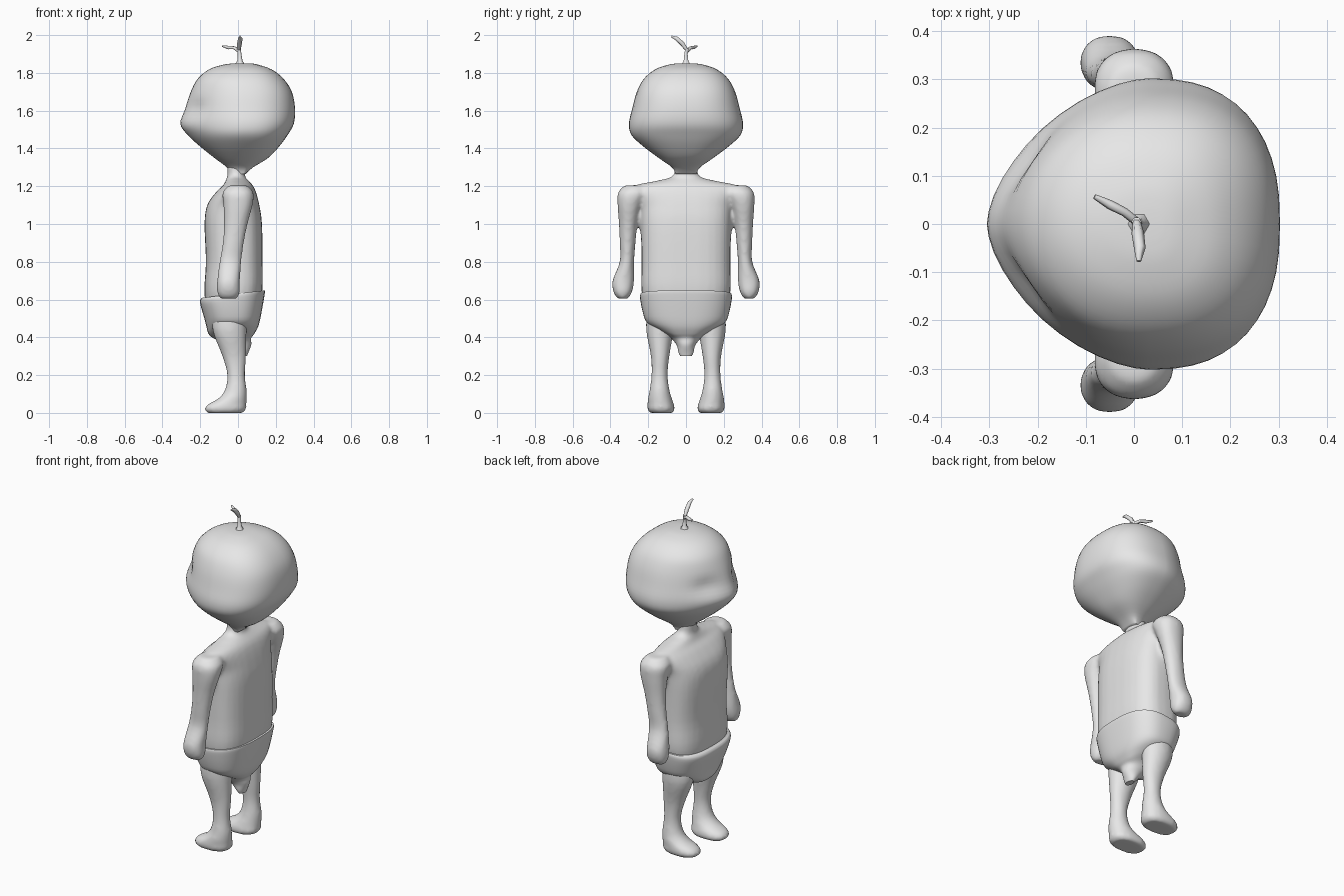
import bpy, bmesh
from math import cos, sin, pi, exp

cube = bpy.data.objects.get("Cube")
if cube:
    bpy.data.objects.remove(cube)

clay = bpy.data.materials.new("clay_grey")
clay.use_nodes = True
clay.diffuse_color = (0.8, 0.8, 0.8, 1)
clay.node_tree.nodes["Principled BSDF"].inputs["Base Color"].default_value = (0.8, 0.8, 0.8, 1)


def refine(rows, steps):
    """Smooth interpolation through cross-section rows."""
    out = []
    for i in range(len(rows) - 1):
        p0, p1 = rows[max(i - 1, 0)], rows[i]
        p2, p3 = rows[i + 1], rows[min(i + 2, len(rows) - 1)]
        for k in range(steps):
            t = k / steps
            out.append([b + 0.5 * t * (c - a + t * (2*a - 5*b + 4*c - d + t * (3*(b - c) + d - a)))
                        for a, b, c, d in zip(p0, p1, p2, p3)])
    return out + [list(rows[-1])]


def power(v, e):
    return (1 if v >= 0 else -1) * abs(v) ** e


def loft(bm, rows, side=1, segments=32, steps=4, shape=None):
    """Skin rows of (height, centre x, centre y, radius x, radius y, squareness)."""
    rings = []
    for z, cx, cy, rx, ry, n in refine(rows, steps):
        ring = []
        for j in range(segments):
            a = 2 * pi * j / segments
            p = (cx + rx * power(cos(a), 2 / n), side * (cy + ry * power(sin(a), 2 / n)), z)
            ring.append(bm.verts.new(shape(*p) if shape else p))
        rings.append(ring)
    for low, high in zip(rings, rings[1:]):
        for j in range(segments):
            k = (j + 1) % segments
            bm.faces.new((low[j], low[k], high[k], high[j]))
    bm.faces.new(rings[0])
    bm.faces.new(rings[-1])


def finish(bm, name, angle=None):
    bmesh.ops.recalc_face_normals(bm, faces=bm.faces)
    me = bpy.data.meshes.new(name)
    bm.to_mesh(me)
    bm.free()
    ob = bpy.data.objects.new(name, me)
    bpy.context.collection.objects.link(ob)
    me.materials.append(clay)
    if angle:
        bpy.ops.object.select_all(action='DESELECT')
        ob.select_set(True)
        bpy.context.view_layer.objects.active = ob
        bpy.ops.object.shade_smooth_by_angle(angle=angle)
    return ob


# Body: torso, arms and legs fused into one skin
bm = bmesh.new()
loft(bm, [
    (0.50, -0.03, 0, 0.13, 0.20, 2.5),
    (0.64, -0.025, 0, 0.153, 0.235, 2.8),
    (0.80, -0.02, 0, 0.15, 0.235, 2.8),
    (1.00, -0.025, 0, 0.152, 0.24, 2.8),
    (1.10, -0.025, 0, 0.138, 0.25, 2.6),
    (1.17, -0.01, 0, 0.105, 0.29, 2.3),
    (1.205, 0, 0, 0.078, 0.27, 2),
    (1.23, -0.005, 0, 0.06, 0.15, 2),
    (1.255, -0.01, 0, 0.046, 0.07, 2),
    (1.32, -0.01, 0, 0.05, 0.06, 2)])
arm = [
    (0.605, -0.05, 0.335, 0.045, 0.028, 2),
    (0.64, -0.05, 0.335, 0.06, 0.049, 2.2),
    (0.70, -0.05, 0.332, 0.06, 0.057, 2.2),
    (0.80, -0.04, 0.313, 0.058, 0.038, 2),
    (0.90, -0.025, 0.309, 0.056, 0.042, 2),
    (1.00, -0.012, 0.306, 0.063, 0.049, 2),
    (1.10, 0, 0.298, 0.077, 0.064, 2.2),
    (1.165, 0, 0.28, 0.082, 0.08, 2.2),
    (1.205, 0, 0.27, 0.05, 0.055, 2)]
leg = [
    (0.00, -0.07, 0.130, 0.095, 0.062, 2.4),
    (0.02, -0.067, 0.132, 0.11, 0.072, 2.4),
    (0.045, -0.058, 0.134, 0.102, 0.070, 2.2),
    (0.075, -0.03, 0.138, 0.076, 0.064, 2),
    (0.12, -0.012, 0.14, 0.058, 0.053, 2),
    (0.20, -0.01, 0.14, 0.047, 0.043, 2),
    (0.30, -0.02, 0.137, 0.063, 0.049, 2),
    (0.44, -0.045, 0.138, 0.09, 0.073, 2),
    (0.56, -0.04, 0.13, 0.09, 0.075, 2)]
for s in (1, -1):
    loft(bm, arm, s)
    loft(bm, leg, s)
body = finish(bm, "body")
fuse = body.modifiers.new("fuse", 'REMESH')
fuse.mode = 'VOXEL'
fuse.voxel_size = 0.011
fuse.use_smooth_shade = True
soften = body.modifiers.new("soften", 'SMOOTH')
soften.factor = 0.5
soften.iterations = 6


# Head: pointed face toward -x, rounded back, shallow eye hollows
def face_shape(x, y, z):
    if x < 0:
        hollow = exp(-((abs(y) - 0.13) / 0.06) ** 2 - ((z - 1.61) / 0.05) ** 2)
        x += 0.022 * hollow
    return x, y, z


def head_section(z, front, back, width, pointed):
    mid = 0.03
    return [(z, mid, 0, mid + front, width, pointed), (z, mid, 0, back - mid, width, 2.5)]


head_rows = [
    (1.265, 0.045, 0.04, 0.055, 2), (1.30, 0.06, 0.08, 0.075, 2),
    (1.35, 0.125, 0.16, 0.145, 2), (1.41, 0.20, 0.218, 0.225, 1.9),
    (1.47, 0.265, 0.262, 0.288, 1.75), (1.53, 0.305, 0.295, 0.302, 1.65),
    (1.61, 0.28, 0.302, 0.285, 1.75), (1.70, 0.25, 0.285, 0.26, 1.85),
    (1.77, 0.212, 0.24, 0.222, 2), (1.82, 0.15, 0.175, 0.16, 2),
    (1.845, 0.07, 0.10, 0.085, 2), (1.851, 0.0, 0.06, 0.03, 2)]
bm = bmesh.new()
rings, count = [], 48
for z, front, back, width, pointed in refine(head_rows, 4):
    ring = []
    halves = head_section(z, front, back, width, pointed)
    for j in range(count):
        a = 2 * pi * j / count
        _, cx, _, rx, ry, n = halves[0] if cos(a) < 0 else halves[1]
        ring.append(bm.verts.new(face_shape(
            cx + rx * power(cos(a), 2 / n), ry * power(sin(a), 2 / n), z)))
    rings.append(ring)
for low, high in zip(rings, rings[1:]):
    for j in range(count):
        k = (j + 1) % count
        bm.faces.new((low[j], low[k], high[k], high[j]))
bm.faces.new(rings[0])
bm.faces.new(rings[-1])
finish(bm, "head", 1.0)


# Shorts: high waist at the back, raised leg openings, low crotch
def hem(x, y, z):
    lift = max(0, min(1, (0.5 - z) / 0.1))
    tilt = 0.12 * max(0, min(1, (z - 0.5) / 0.1))
    return x, y, z + tilt * x + lift * 0.25 * max(0, abs(y) - 0.06)


bm = bmesh.new()
loft(bm, [
    (0.30, 0.03, 0, 0.018, 0.03, 2),
    (0.32, 0.025, 0, 0.03, 0.04, 2),
    (0.36, 0.01, 0, 0.06, 0.05, 2),
    (0.395, -0.03, 0, 0.10, 0.085, 2.2),
    (0.42, -0.035, 0, 0.122, 0.15, 2.4),
    (0.46, -0.03, 0, 0.138, 0.203, 2.5),
    (0.53, -0.03, 0, 0.155, 0.228, 2.6),
    (0.61, -0.03, 0, 0.171, 0.243, 2.7),
    (0.632, -0.025, 0, 0.167, 0.241, 2.7)], segments=48, shape=hem)
finish(bm, "shorts", 0.9)


# Sprout: flared stem with two tapering leaves
def shoot(name, points):
    cu = bpy.data.curves.new(name, 'CURVE')
    cu.dimensions = '3D'
    cu.bevel_depth = 1
    cu.bevel_resolution = 1
    cu.use_fill_caps = True
    sp = cu.splines.new('POLY')
    sp.points.add(len(points) - 1)
    for p, (x, y, z, r) in zip(sp.points, points):
        p.co = (x, y, z, 1)
        p.radius = r
    sp.use_smooth = True
    ob = bpy.data.objects.new(name, cu)
    bpy.context.collection.objects.link(ob)
    cu.materials.append(clay)


shoot("sprout_stem", [(0.01, 0, 1.845, 0.026), (0.01, 0, 1.865, 0.014),
                      (0.008, 0, 1.9, 0.01), (0.005, 0.005, 1.93, 0.01)])
shoot("sprout_tall_leaf", [(0.005, 0.005, 1.92, 0.009), (0.008, -0.02, 1.955, 0.013),
                           (0.012, -0.05, 1.982, 0.012), (0.01, -0.077, 1.993, 0.005)])
shoot("sprout_side_leaf", [(0.005, 0.005, 1.915, 0.009), (-0.02, 0.025, 1.933, 0.009),
                           (-0.05, 0.04, 1.934, 0.01), (-0.082, 0.057, 1.942, 0.005)])
